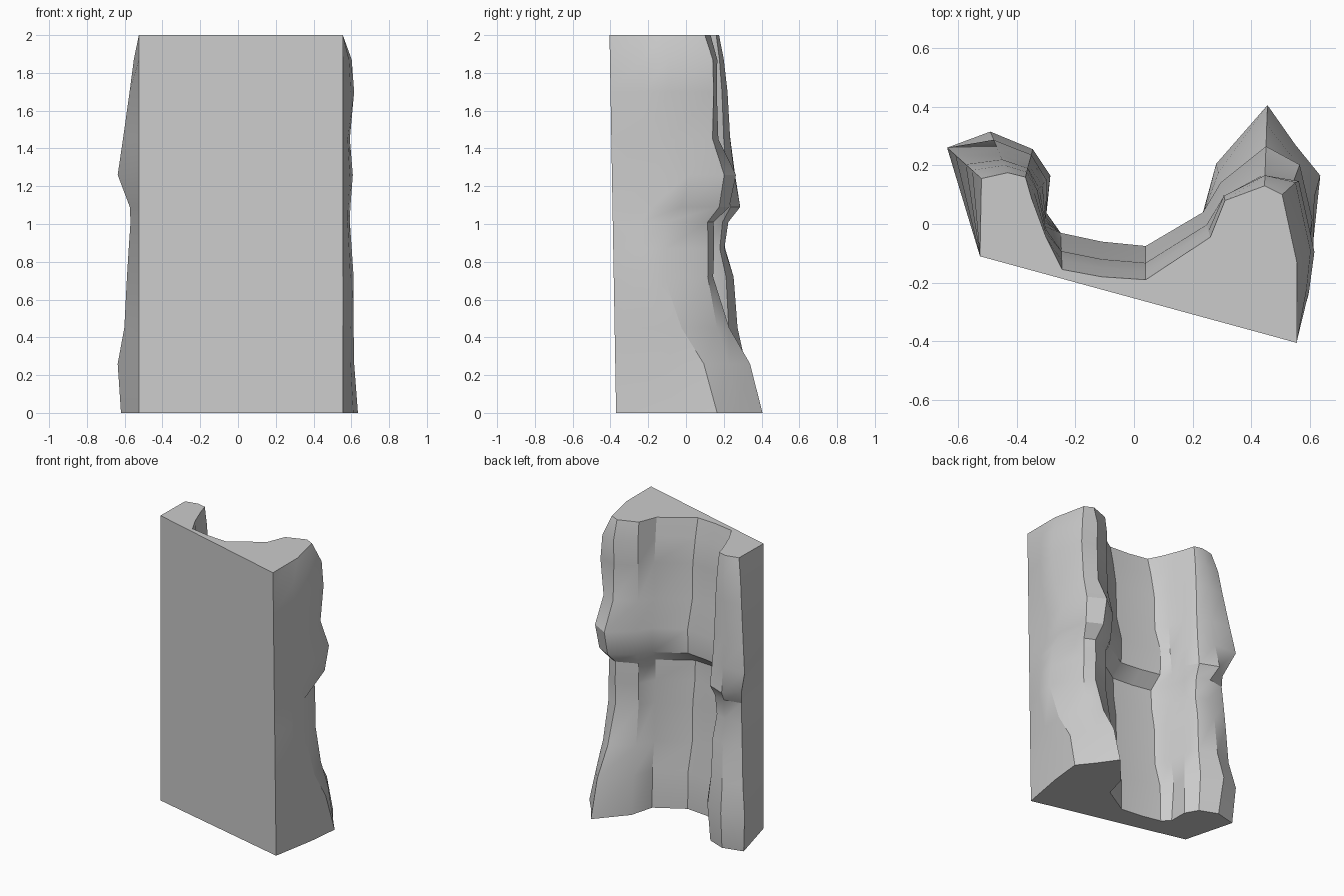
import bpy, bmesh, math

# Cross-section points: region, recessed (x, y), bulging (x, y)
profile = [
    ("side", (0.555, -0.25), (0.61, -0.06)),
    ("side", (0.555, -0.13), (0.635, 0.165)),
    ("shoulder", (0.505, 0.10), (0.53, 0.26)),
    ("right", (0.445, 0.13), (0.455, 0.405)),
    ("right", (0.31, 0.08), (0.28, 0.205)),
    ("floor", (0.26, -0.045), (0.235, 0.04)),
    ("floor", (0.04, -0.19), (0.04, -0.075)),
    ("floor", (-0.11, -0.18), (-0.11, -0.06)),
    ("floor", (-0.245, -0.155), (-0.25, -0.03)),
    ("left", (-0.30, -0.045), (-0.30, 0.04)),
    ("left", (-0.35, 0.09), (-0.285, 0.165)),
    ("left", (-0.37, 0.16), (-0.345, 0.255)),
    ("left", (-0.43, 0.175), (-0.49, 0.315)),
    ("edge", (-0.52, 0.155), (-0.637, 0.26)),
]

# Height, then bulge of left ridge, hollow, right ridge, left edge, right side x
levels = [
    (0.00, 0.75, 1.00, 1.00, 0.85, 0.635),
    (0.26, 1.00, 0.95, 0.76, 1.00, 0.615),
    (0.45, 0.70, 0.55, 0.36, 0.70, 0.612),
    (0.72, 0.55, 0.50, 0.05, 0.58, 0.612),
    (0.87, 0.20, 0.30, 0.07, 0.50, 0.602),
    (1.01, 0.35, 0.25, 0.06, 0.42, 0.592),
    (1.09, 0.80, 0.95, 0.36, 0.45, 0.595),
    (1.26, 0.58, 1.00, 0.49, 1.00, 0.608),
    (1.45, 0.42, 0.55, 0.15, 0.76, 0.592),
    (1.70, 0.32, 0.50, 0.12, 0.46, 0.615),
    (1.87, 0.18, 0.25, 0.13, 0.27, 0.602),
    (2.00, 0.00, 0.00, 0.00, 0.00, 0.555),
]


def section(level):
    z, left, hollow, right, edge, side_x = level
    weight = {"left": left, "floor": hollow, "right": right,
              "side": right, "shoulder": right, "edge": edge}
    swell = side_x - 0.555
    pts = []
    for i, (region, a, b) in enumerate(profile):
        w = weight[region]
        x, y = (p + (q - p) * w for p, q in zip(a, b))
        if region == "side":
            x = 0.555 + swell * (1.0 if i else 0.7)
        elif region == "shoulder":
            # The upper half swells further out than the lower half
            k = 0.9 if z > 1.05 else 0.25
            x, y = x + swell * k, y + swell * k * 0.5
        pts.append((x, y, z))
    # Flat front corners
    pts.append((-0.525, -0.11, z))
    pts.append((0.555, -0.37 - 0.0175 * z, z))
    return pts


# Rock wall lofted through the stacked cross-sections
bm = bmesh.new()
rings = [[bm.verts.new(p) for p in section(lv)] for lv in levels]
n = len(rings[0])
for low, high in zip(rings, rings[1:]):
    for i in range(n):
        j = (i + 1) % n
        bm.faces.new((low[i], low[j], high[j], high[i]))
bm.faces.new(rings[0][::-1])
bm.faces.new(rings[-1])
bmesh.ops.recalc_face_normals(bm, faces=bm.faces)

mesh = bpy.data.meshes.new("rock_wall")
bm.to_mesh(mesh)
bm.free()
wall = bpy.data.objects.new("rock_wall", mesh)
bpy.context.collection.objects.link(wall)
bpy.context.view_layer.objects.active = wall
wall.select_set(True)
bpy.ops.object.shade_smooth_by_angle(angle=math.radians(30))
